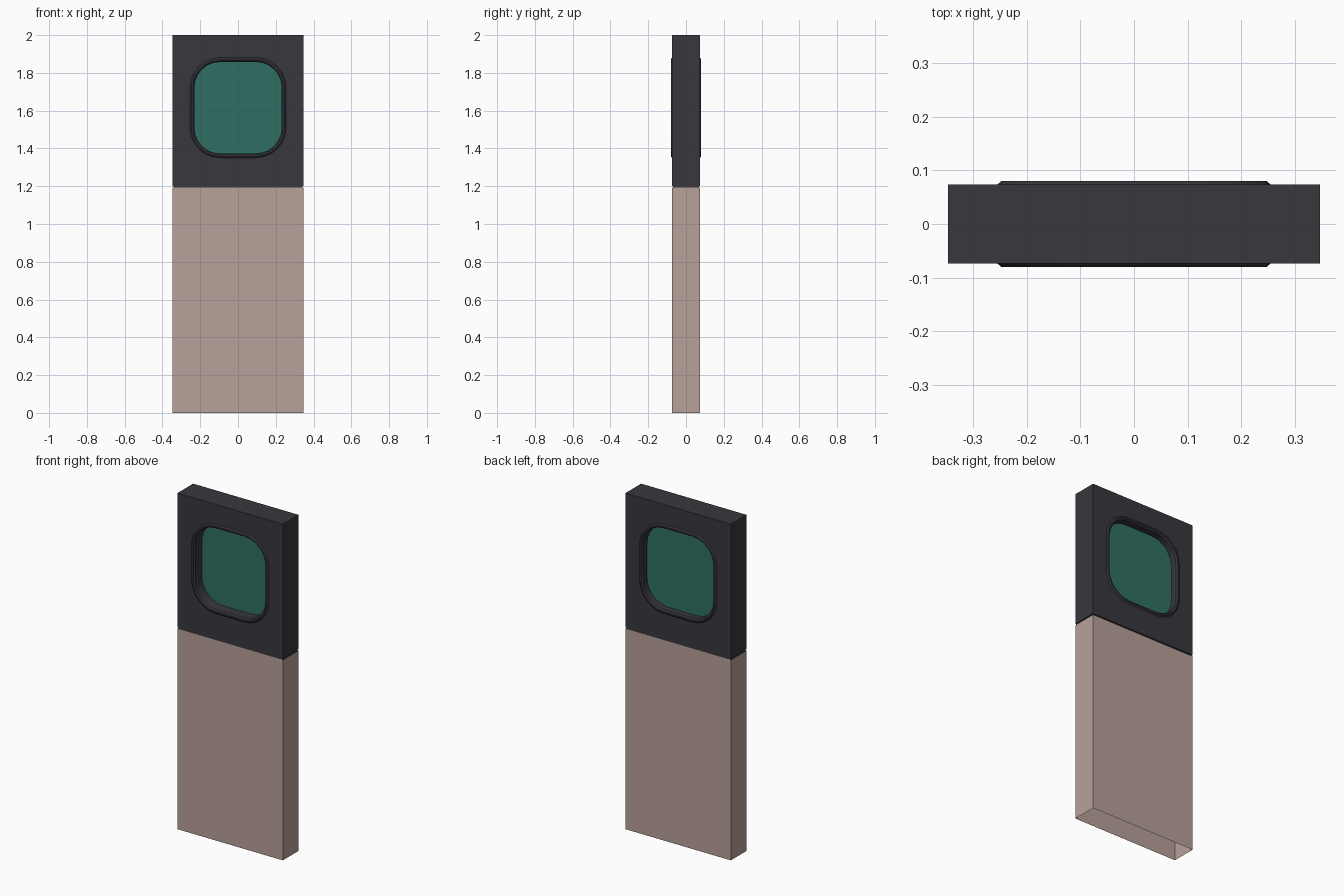
import bpy, bmesh, math

if "Cube" in bpy.data.objects:
    bpy.data.objects.remove(bpy.data.objects["Cube"])

W, D = 0.347, 0.0735          # half width, half depth of the panel
SPLIT = 1.2                   # height where the lower panel ends
CZ = 1.616                    # window centre height


def lin(c):
    c /= 255
    return c / 12.92 if c <= 0.04045 else ((c + 0.055) / 1.055) ** 2.4


def material(name, r, g, b):
    m = bpy.data.materials.new(name)
    m.diffuse_color = (lin(r), lin(g), lin(b), 1)
    m.use_nodes = True
    m.node_tree.nodes["Principled BSDF"].inputs["Base Color"].default_value = m.diffuse_color
    return m


charcoal = material("charcoal", 56, 55, 61)
dusty_pink = material("dusty_pink", 184, 161, 154)
green_glass = material("green_glass", 47, 111, 99)


def make(name, bm, mat):
    bmesh.ops.recalc_face_normals(bm, faces=bm.faces)
    me = bpy.data.meshes.new(name)
    bm.to_mesh(me)
    bm.free()
    ob = bpy.data.objects.new(name, me)
    bpy.context.collection.objects.link(ob)
    if mat:
        me.materials.append(mat)
    return ob


def box(hx, hy, z0, z1, open_ends=False):
    bm = bmesh.new()
    bmesh.ops.create_cube(bm, size=1)
    for v in bm.verts:
        v.co = (v.co.x * 2 * hx, v.co.y * 2 * hy, z0 + (v.co.z + 0.5) * (z1 - z0))
    if open_ends:
        ends = [f for f in bm.faces if len({round(v.co.z, 4) for v in f.verts}) == 1]
        bmesh.ops.delete(bm, geom=ends, context='FACES_ONLY')
    return bm


def window_loop(bm, hx, y, seg=6):
    """Rounded rectangle of half width hx at depth y."""
    hz, r = hx + 0.011, hx - 0.095
    verts = []
    for q, (sx, sz) in enumerate([(1, 1), (-1, 1), (-1, -1), (1, -1)]):
        for i in range(seg + 1):
            a = math.pi / 2 * (q + i / seg)
            verts.append(bm.verts.new((sx * (hx - r) + r * math.cos(a), y,
                                       CZ + sz * (hz - r) + r * math.sin(a))))
    return verts


def bridge(bm, a, b):
    n = len(a)
    for i in range(n):
        j = (i + 1) % n
        bm.faces.new((a[i], a[j], b[j], b[i]))


def slab(hx, y0, y1):
    bm = bmesh.new()
    a, b = window_loop(bm, hx, y0), window_loop(bm, hx, y1)
    bridge(bm, a, b)
    bm.faces.new(a)
    bm.faces.new(b)
    return bm


# Lower panel, an open-bottomed shell
make("lower_panel", box(W, D, 0, SPLIT - 0.007, True), dusty_pink)

# Recessed seam between the two panels
make("seam", box(W - 0.006, D - 0.006, SPLIT - 0.012, SPLIT + 0.002), charcoal)

# Upper panel with window opening
upper = make("upper_panel", box(W, D, SPLIT, 2), charcoal)
cutter = make("window_cutter", slab(0.243, -0.2, 0.2), None)
cutter.hide_render = True
cutter.hide_set(True)
cut = upper.modifiers.new("opening", 'BOOLEAN')
cut.operation = 'DIFFERENCE'
cut.solver = 'EXACT'
cut.object = cutter

# Window frame: raised bevelled rim on both sides, lining the opening
bm = bmesh.new()
profile = [(0.256, -D + 0.001), (0.247, -0.08), (0.238, -0.08), (0.231, -0.072),
           (0.231, 0.072), (0.238, 0.08), (0.247, 0.08), (0.256, D - 0.001)]
loops = [window_loop(bm, hx, y) for hx, y in profile]
for a, b in zip(loops, loops[1:]):
    bridge(bm, a, b)
bridge(bm, loops[-1], loops[0])
frame = make("window_frame", bm, charcoal)
bpy.context.view_layer.objects.active = frame
frame.select_set(True)
bpy.ops.object.shade_smooth_by_angle(angle=math.radians(25))

# Window glass
make("window_glass", slab(0.232, -0.01, 0.035), green_glass)
